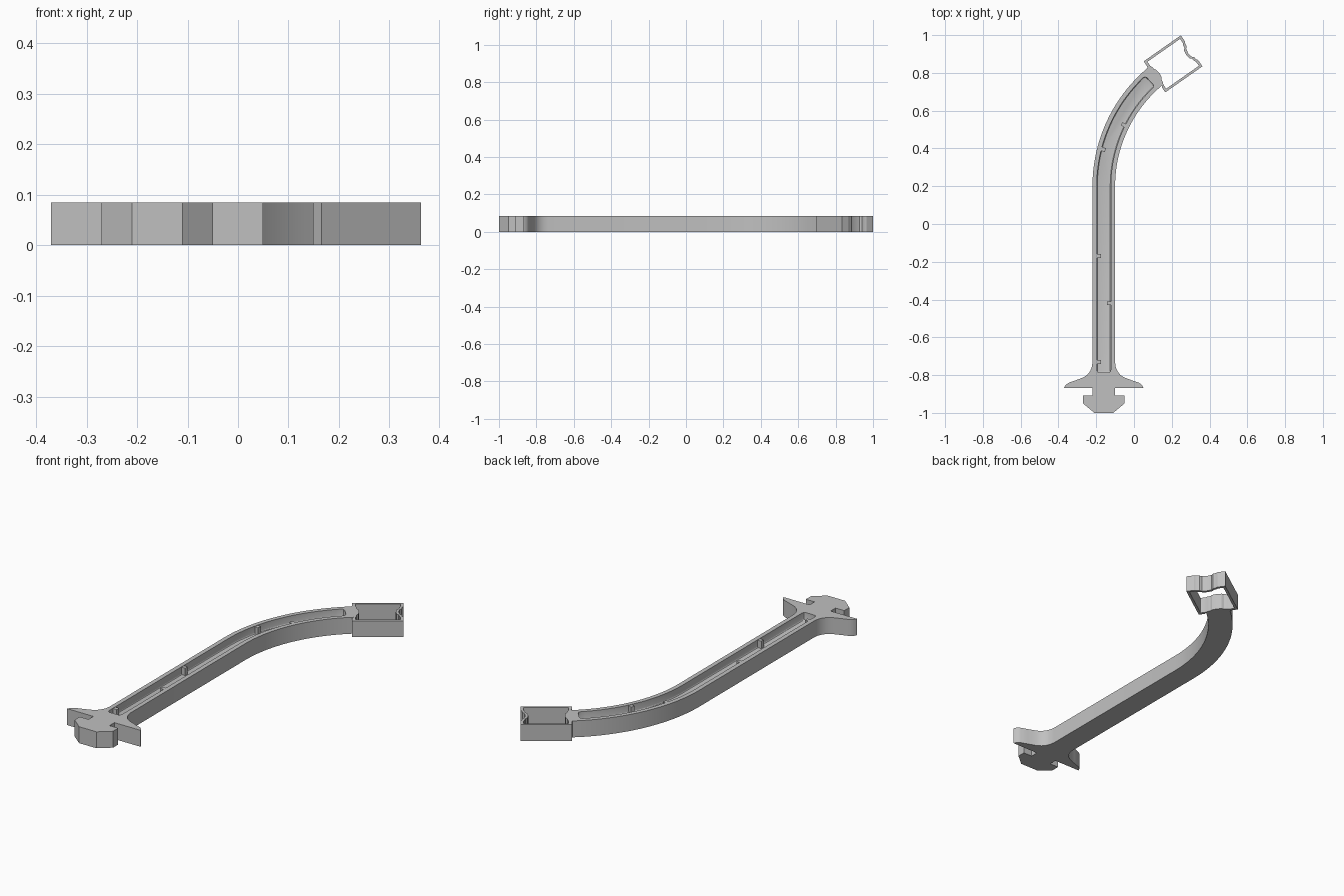
import bpy, bmesh
from math import sin, cos, radians
from mathutils import Vector

if "Cube" in bpy.data.objects:
    bpy.data.objects.remove(bpy.data.objects["Cube"], do_unlink=True)

HEIGHT = 0.085
FLOOR = 0.045          # pocket floor level
AXIS = -0.16           # x of the straight arm's centre line
BEND_Y, BEND_R = 0.2, 0.757
BEND = radians(50)
BEND_END = BEND_Y + BEND_R * BEND
HALF = 0.06

grey = bpy.data.materials.new("light grey")
grey.use_nodes = True
colour = (0.53, 0.53, 0.53, 1)
grey.diffuse_color = colour
grey.node_tree.nodes["Principled BSDF"].inputs["Base Color"].default_value = colour


def on_arm(s, off):
    """Point at length s along the bent arm, off to the right of its centre line."""
    if s <= BEND_Y:
        return Vector((AXIS + off, s))
    a = (s - BEND_Y) / BEND_R
    r = BEND_R - off
    return Vector((AXIS + BEND_R - r * cos(a), BEND_Y + r * sin(a)))


def on_frame(u, v):
    """Point in the tilted end frame: u outward, v to its left."""
    a = radians(35)
    return Vector((0.1085 + u * cos(a) - v * sin(a), 0.779 + u * sin(a) + v * cos(a)))


def prism(name, points, low, high, round_base=0):
    bm = bmesh.new()
    face = bm.faces.new([bm.verts.new((p.x, p.y, low)) for p in points])
    top = bmesh.ops.extrude_face_region(bm, geom=[face])["geom"]
    bmesh.ops.translate(bm, vec=(0, 0, high - low),
                        verts=[g for g in top if isinstance(g, bmesh.types.BMVert)])
    bmesh.ops.recalc_face_normals(bm, faces=bm.faces)
    if round_base:
        rim = [e for e in bm.edges if all(abs(v.co.z - low) < 1e-5 for v in e.verts)]
        bmesh.ops.bevel(bm, geom=rim, offset=round_base, segments=3,
                        profile=0.5, affect='EDGES')
    mesh = bpy.data.meshes.new(name)
    bm.to_mesh(mesh)
    bm.free()
    mesh.materials.append(grey)
    obj = bpy.data.objects.new(name, mesh)
    bpy.context.collection.objects.link(obj)
    return obj


def select(obj):
    bpy.ops.object.select_all(action='DESELECT')
    obj.select_set(True)
    bpy.context.view_layer.objects.active = obj


def cut(obj, cutter):
    cutter.hide_render = True
    mod = obj.modifiers.new("cut", 'BOOLEAN')
    mod.operation, mod.solver, mod.object = 'DIFFERENCE', 'EXACT', cutter
    select(obj)
    bpy.ops.object.modifier_apply(modifier=mod.name)
    bpy.data.objects.remove(cutter, do_unlink=True)


def bend_stations(start, end, n=24):
    """Stations from start to end, dense only around the bend."""
    return [start] + [BEND_Y + (end - BEND_Y) * i / n for i in range(n + 1)]


# Right half of the snap-in foot: head, neck, flared wing
foot = [(0.05, -1), (0.11, -0.95), (0.11, -0.908), (HALF, -0.908), (HALF, -0.868),
        (0.21, -0.868), (0.203, -0.853), (0.187, -0.841), (0.15, -0.828), (0.107, -0.812),
        (0.087, -0.798), (0.073, -0.78), (0.064, -0.76)]
stations = bend_stations(-0.735, BEND_END)
right = [Vector((AXIS + x, y)) for x, y in foot] + [on_arm(s, HALF) for s in stations]
left = [Vector((AXIS - x, y)) for x, y in foot] + [on_arm(s, -HALF) for s in stations]

# Wavy dent shared by the frame's far wall, inside and out
dent = [(0, -0.06), (-0.006, -0.05), (-0.008, -0.035), (-0.018, -0.025),
        (-0.022, 0), (-0.018, 0.025), (-0.008, 0.035), (-0.006, 0.05), (0, 0.06)]
frame = [on_frame(0, -0.07), on_frame(0, -0.1), on_frame(0.24, -0.1)]
frame += [on_frame(0.24 + u, v) for u, v in dent]
frame += [on_frame(0.24, 0.1), on_frame(0, 0.1), on_frame(0, 0.07)]
body = prism("arm_body", right + frame + left[::-1], 0, HEIGHT)

# Open window through the frame, with a bulge at its near wall
window = [on_frame(0.015, -0.087), on_frame(0.226, -0.087)]
window += [on_frame(0.226 + u, v) for u, v in dent]
window += [on_frame(0.226, 0.087), on_frame(0.015, 0.087)]
window += [on_frame(0.015 - u * 0.8, v) for u, v in reversed(dent)]
cut(body, prism("window_cutter", window, -0.05, 0.15))

# Long pocket following the arm, rounded at its ends and floor
START, END, WIDTH = -0.787, BEND_END - 0.035, 0.037
inner = [(START, 0.024), (START + 0.004, 0.033)]
inner += [(s, WIDTH) for s in bend_stations(START + 0.013, END - 0.013)]
inner += [(END - 0.004, 0.033), (END, 0.024)]
pocket = [on_arm(s, w) for s, w in inner] + [on_arm(s, -w) for s, w in reversed(inner)]
cut(body, prism("pocket_cutter", pocket, FLOOR, 0.15, round_base=0.006))

select(body)
bpy.ops.object.shade_smooth_by_angle(angle=radians(30))

# Small retaining tabs on the pocket walls
for side, places in ((-1, (-0.73, -0.17, 0.39)), (1, (-0.42, 0.55))):
    for i, s in enumerate(places):
        corners = [(s - 0.01, 0.016), (s + 0.01, 0.016), (s + 0.01, 0.04), (s - 0.01, 0.04)]
        name = ("right" if side < 0 else "left") + "_pocket_tab_" + str(i + 1)
        prism(name, [on_arm(a, side * w) for a, w in corners], FLOOR - 0.002, HEIGHT - 0.002)
